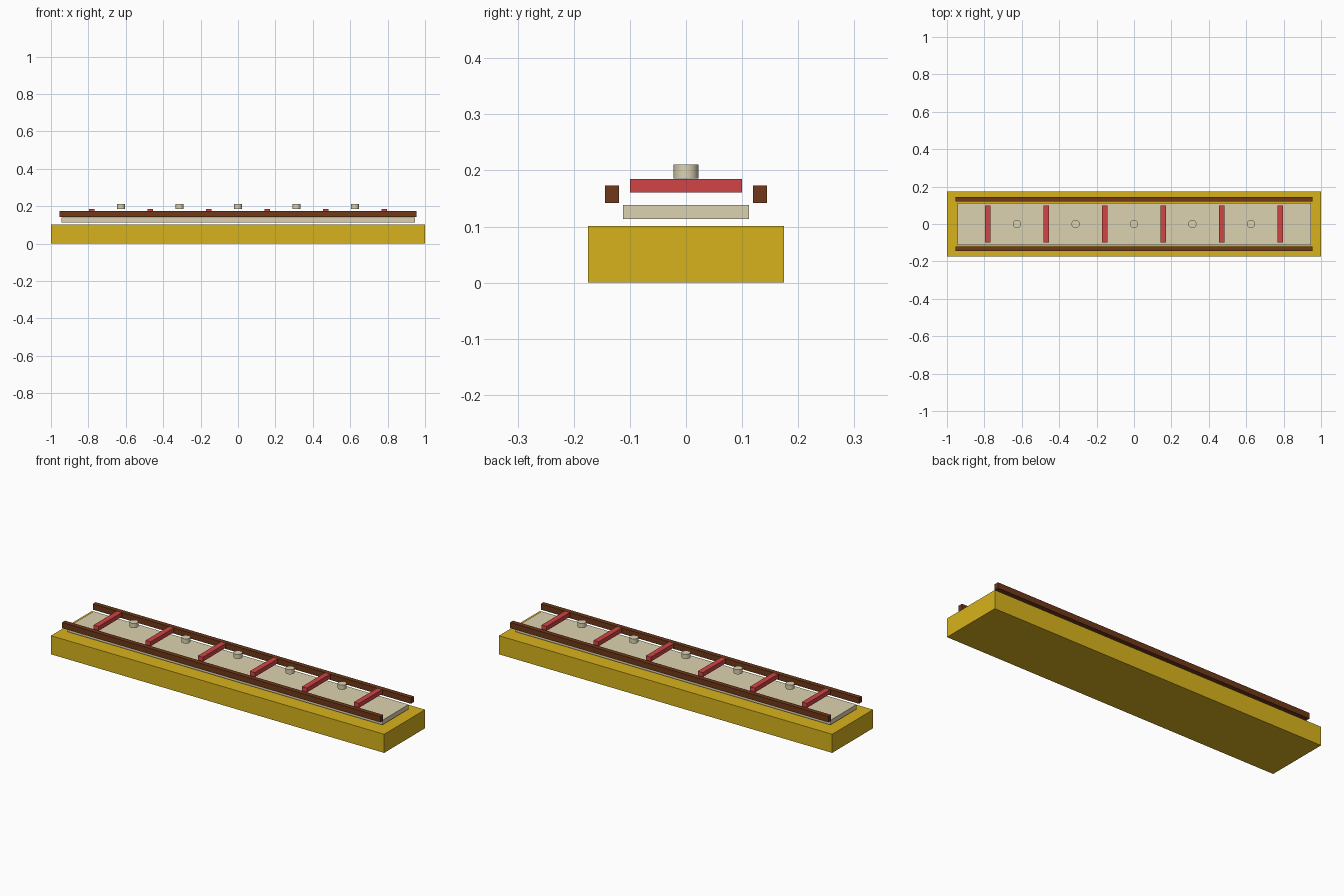
import bpy

if "Cube" in bpy.data.objects:
    bpy.data.objects.remove(bpy.data.objects["Cube"])

def material(name, rgb):
    m = bpy.data.materials.new(name)
    m.diffuse_color = (*rgb, 1)
    m.use_nodes = True
    m.node_tree.nodes["Principled BSDF"].inputs["Base Color"].default_value = m.diffuse_color
    return m

yellow = material("yellow", (0.69, 0.45, 0.012))
beige = material("beige", (0.72, 0.65, 0.44))
brown = material("brown", (0.16, 0.04, 0.01))
red = material("red", (0.64, 0.06, 0.06))

def box(name, x, y, z, mat):
    """Box from (min, max) ranges on each axis."""
    bpy.ops.mesh.primitive_cube_add(size=1, location=[sum(r) / 2 for r in (x, y, z)])
    o = bpy.context.object
    o.name = name
    o.scale = [r[1] - r[0] for r in (x, y, z)]
    bpy.ops.object.transform_apply(location=False, rotation=False, scale=True)
    o.data.materials.append(mat)
    return o

# Base block and floating deck panel
box("base", (-1, 1), (-0.175, 0.175), (0, 0.101), yellow)
box("deck_panel", (-0.945, 0.945), (-0.112, 0.112), (0.113, 0.138), beige)

# Long side rails
for side, s in (("front", -1), ("back", 1)):
    y = sorted((s * 0.119, s * 0.144))
    box(side + "_rail", (-0.955, 0.955), y, (0.142, 0.173), brown)

# Cross bars
pitch = 0.3125
for i in range(6):
    x = (i - 2.5) * pitch
    box(f"cross_bar_{i + 1}", (x - 0.015, x + 0.015), (-0.1, 0.1), (0.161, 0.185), red)

# Round studs between the bars
for i in range(5):
    bpy.ops.mesh.primitive_cylinder_add(vertices=32, radius=0.022, depth=0.025,
                                        location=((i - 2) * pitch, 0, 0.198))
    o = bpy.context.object
    o.name = f"stud_{i + 1}"
    o.data.materials.append(beige)
    bpy.ops.object.shade_smooth_by_angle()
